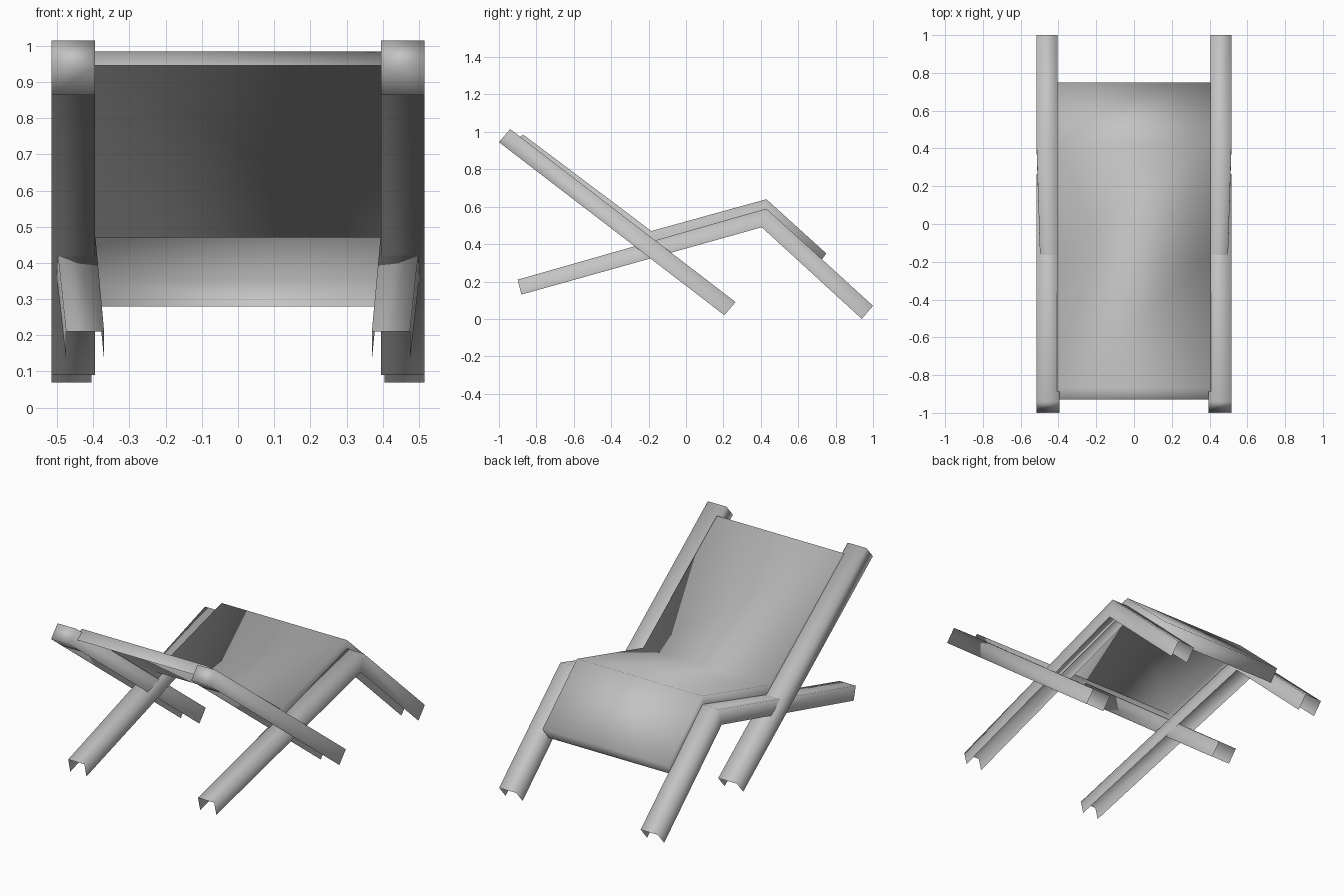
import bpy
import bmesh

cube = bpy.data.objects.get("Cube")
if cube:
    bpy.data.objects.remove(cube, do_unlink=True)

grey = bpy.data.materials.new("light grey")
grey.use_nodes = True
colour = (0.55, 0.55, 0.55, 1)
grey.diffuse_color = colour
grey.node_tree.nodes["Principled BSDF"].inputs["Base Color"].default_value = colour


def channel(name, top, bottom, spans, caps=(False, False), flap=0.0):
    """Thin channel open underneath; top and bottom are (y, z) side profiles,
    spans gives the two x limits at each profile point."""
    bm = bmesh.new()
    rings = []
    for (ty, tz), (by, bz), (x0, x1) in zip(top, bottom, spans):
        corners = ((x0, by, bz), (x0, ty, tz), (x1, ty, tz), (x1, by, bz))
        rings.append([bm.verts.new(c) for c in corners])
    for a, b in zip(rings, rings[1:]):
        for i in range(3):
            bm.faces.new((a[i], b[i], b[i + 1], a[i + 1]))
    if caps[0]:
        bm.faces.new(rings[0])
    if caps[1]:
        bm.faces.new(rings[-1][::-1])
    if flap:
        # short return plate under the first end
        a, b = rings[0], rings[1]
        left = bm.verts.new(a[0].co.lerp(b[0].co, flap))
        right = bm.verts.new(a[3].co.lerp(b[3].co, flap))
        bm.faces.new((a[0], a[3], right, left))
    bm.normal_update()
    # the top faces look upwards
    if next(f for f in bm.faces if len(set(f.verts) & {rings[0][1], rings[0][2], rings[1][1]}) == 3).normal.z < 0:
        bmesh.ops.reverse_faces(bm, faces=bm.faces[:])
    for f in bm.faces:
        f.smooth = True
    mesh = bpy.data.meshes.new(name)
    bm.to_mesh(mesh)
    bm.free()
    mesh.materials.append(grey)
    obj = bpy.data.objects.new(name, mesh)
    bpy.context.scene.collection.objects.link(obj)
    return obj


for side, s in (("left", 1), ("right", -1)):
    # straight rail carrying the backrest
    channel(side + "_back_rail",
            [(-0.94, 1.015), (0.265, 0.09)],
            [(-1.0, 0.945), (0.205, 0.02)],
            [(s * 0.395, s * 0.516)] * 2, caps=(True, False), flap=0.088)
    # bent rail carrying the seat and forming the leg
    channel(side + "_seat_rail",
            [(-0.9, 0.21), (0.43, 0.59), (1.0, 0.07)],
            [(-0.88, 0.13), (0.405, 0.49), (0.94, 0.0)],
            [(s * 0.37, s * 0.475), (s * 0.405, s * 0.516), (s * 0.405, s * 0.516)])

# sling that hangs between the rails
channel("sling",
        [(-0.87, 0.985), (-0.185, 0.47), (0.43, 0.64), (0.75, 0.35)],
        [(-0.93, 0.945), (-0.19, 0.39), (0.40, 0.56), (0.70, 0.28)],
        [(-0.408, 0.408)] * 4, caps=(True, True))
